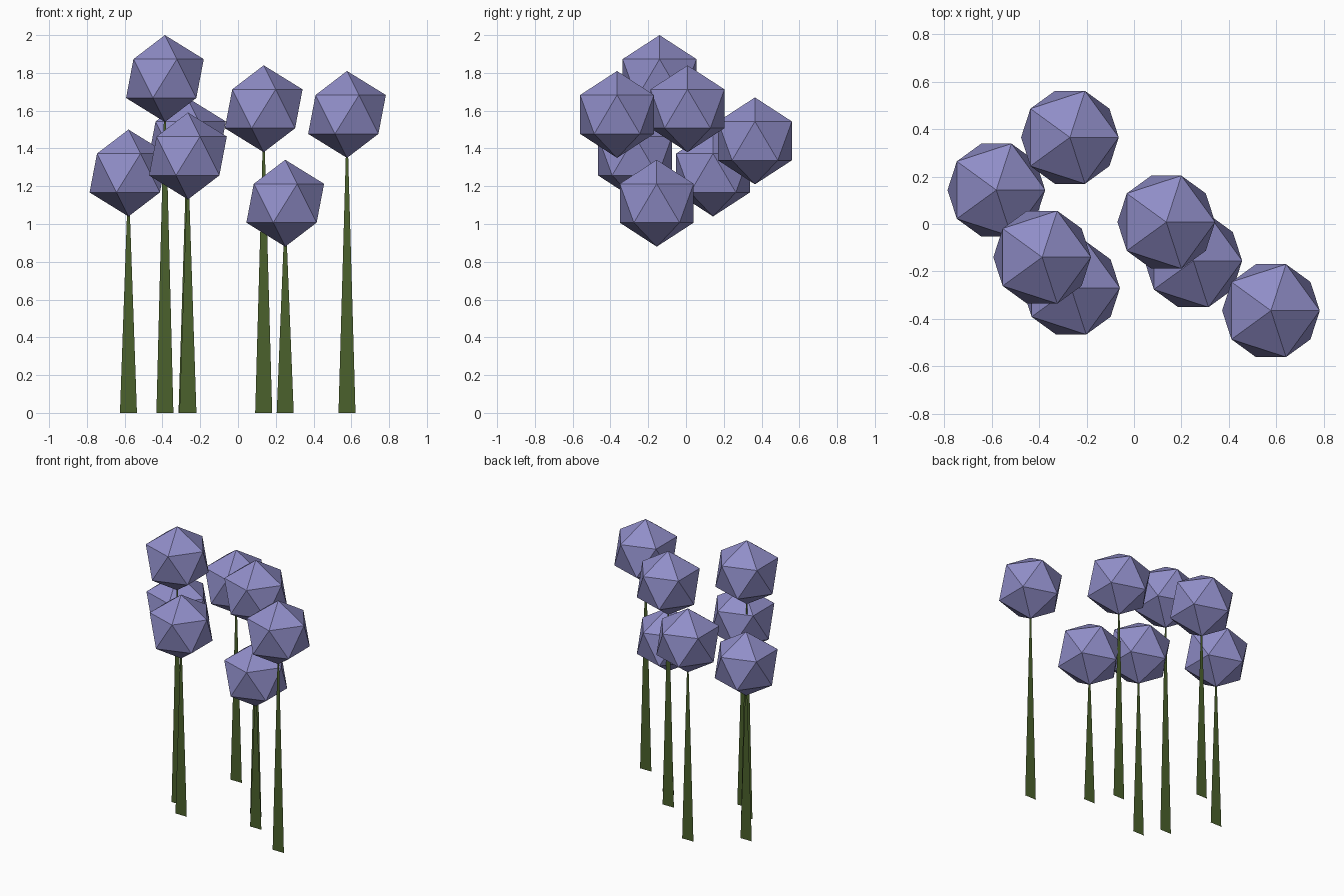
import bpy

if "Cube" in bpy.data.objects:
    bpy.data.objects.remove(bpy.data.objects["Cube"])


def material(name, color):
    mat = bpy.data.materials.new(name)
    mat.diffuse_color = color
    mat.use_nodes = True
    mat.node_tree.nodes["Principled BSDF"].inputs["Base Color"].default_value = mat.diffuse_color
    return mat


HEAD_MAT = material("violet", (0.28, 0.27, 0.58, 1))
STEM_MAT = material("green", (0.07, 0.12, 0.025, 1))
R = 0.23       # flower head radius
HALF_W = 0.045  # half width of stem base


def flower(i, x, y, top):
    # Low-poly flower head (plain icosahedron)
    z = top - R
    bpy.ops.mesh.primitive_ico_sphere_add(subdivisions=1, radius=R, location=(x, y, z))
    head = bpy.context.object
    head.name = f"flower_head_{i}"
    head.data.materials.append(HEAD_MAT)

    # Flat stem blade tapering to a point inside the head
    mesh = bpy.data.meshes.new(f"stem_{i}")
    mesh.from_pydata([(-HALF_W, 0, 0), (HALF_W, 0, 0), (0, 0, z)], [], [(0, 1, 2)])
    mesh.materials.append(STEM_MAT)
    stem = bpy.data.objects.new(f"stem_{i}", mesh)
    stem.location = (x, y, 0)
    bpy.context.collection.objects.link(stem)


# x, y and top height of each flower
FLOWERS = [
    (-0.58, 0.143, 1.50),
    (-0.387, -0.14, 2.00),
    (-0.265, -0.27, 1.59),
    (-0.27, 0.365, 1.67),
    (0.136, 0.008, 1.84),
    (0.25, -0.155, 1.34),
    (0.577, -0.365, 1.81),
]
for i, f in enumerate(FLOWERS, 1):
    flower(i, *f)
